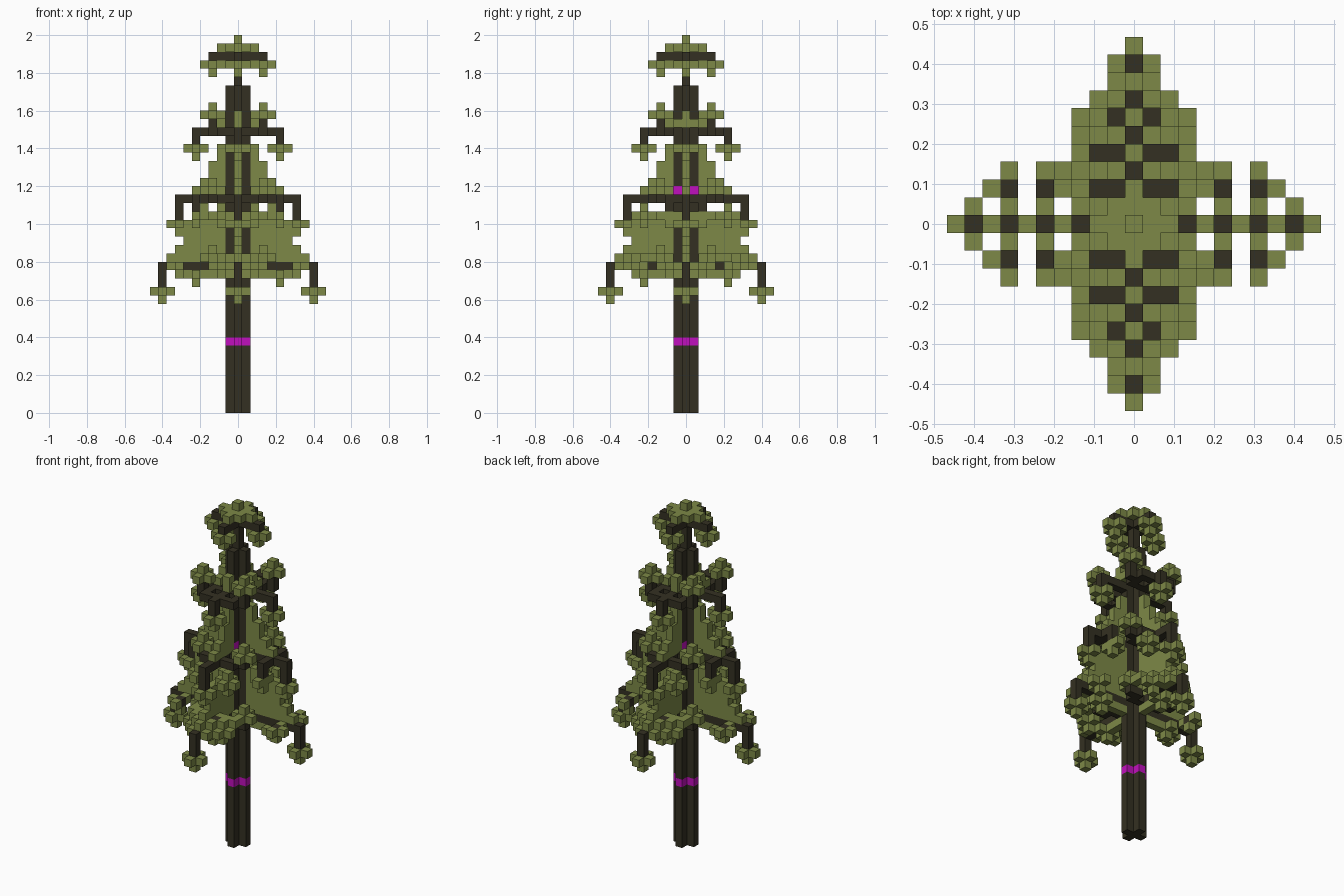
import bpy, bmesh
from mathutils import Vector

V = 2 / 45  # edge length of one block

old = bpy.data.objects.get("Cube")
if old:
    bpy.data.objects.remove(old, do_unlink=True)


def material(name, rgb):
    m = bpy.data.materials.new(name)
    m.use_nodes = True
    m.diffuse_color = (*rgb, 1)
    bsdf = m.node_tree.nodes["Principled BSDF"]
    bsdf.inputs["Base Color"].default_value = (*rgb, 1)
    bsdf.inputs["Roughness"].default_value = 0.9
    return m


GREEN = material("needle green", (0.205, 0.25, 0.063))
BARK = material("dark bark", (0.034, 0.030, 0.016))
MAGENTA = material("magenta", (0.53, 0.005, 0.51))

trunk, bands, branches, leaves = set(), set(), set(), set()


def cluster(out, r, t, k, skip=()):
    """Six-armed block star centred on (r, t, k)."""
    for d in [(0, 0, 0), (1, 0, 0), (-1, 0, 0), (0, 1, 0), (0, -1, 0), (0, 0, 1), (0, 0, -1)]:
        if d not in skip:
            out.add((r + d[0], t + d[1], k + d[2]))


# Trunk: plus-shaped section, thin tip, magenta bands
PLUS = [(0, 0), (1, 0), (-1, 0), (0, 1), (0, -1)]
for k in range(39):
    for x, y in PLUS:
        band = k == 8 or (k == 26 and x == 0 and y != 0)
        (bands if band else trunk).add((x, y, k))
for k in range(39, 43):
    trunk.add((0, 0, k))

# One arm, in (outward, sideways, height) coordinates
arm_wood, arm_leaf = set(), set()
for k, reach, drop in [(17, 9, 2), (25, 7, 2), (33, 5, 1), (42, 3, 0)]:
    for r in range(1, reach + 1):
        arm_wood.add((r, 0, k))                 # bar
    for j in range(1, drop + 1):
        arm_wood.add((reach, 0, k - j))         # drooping end
    cluster(arm_leaf, reach, 0, k - drop - 1)

# Thin triangular fins of needles
FINS = {18: 8, 19: 7, 20: 6, 21: 6, 22: 5, 23: 3, 24: 2,
        26: 5, 27: 4, 28: 3, 29: 3, 30: 2, 31: 2, 32: 1,
        34: 2, 35: 2, 36: 1, 43: 2}
for k, reach in FINS.items():
    for r in range(1, reach + 1):
        arm_leaf.add((r, 0, k))

# Hanging needles below the lowest bar
cluster(arm_leaf, 5, 0, 16)
for r in range(2, 5):
    arm_leaf.add((r, 0, 16))

# Extra sprays on the x arms, with gaps between them
x_wood, x_leaf = set(), set()
for s in (-1, 1):
    x_wood.add((7, s * 2, 17))
    x_leaf |= {(7, s, 17), (7, s * 3, 17), (8, s * 2, 17), (7, s * 2, 16)}
    x_wood |= {(5, s, 25), (5, s * 2, 25), (5, s * 2, 24)}
    cluster(x_leaf, 5, s * 2, 23, skip=[(1, 0, 0)])
    x_leaf |= {(2, s, 34), (4, s * 2, 24)}

# Fuller sprays on the y arms
y_wood, y_leaf = set(), set()
for s in (-1, 1):
    y_wood |= {(6, s, 18), (6, s, 17), (4, s, 33), (4, s * 2, 33), (4, s, 25), (4, s * 2, 25)}
    cluster(y_leaf, 6, s * 2, 17)
    cluster(y_leaf, 5, s * 2, 23)
    y_leaf |= {(7, s, 18), (8, s, 17), (7, s, 17), (5, s * 3, 18), (4, s * 3, 18), (5, s * 2, 18), (5, s, 18)}


def place(cells, target, axis, sign):
    for r, t, k in cells:
        target.add((sign * r, t, k) if axis == "x" else (t, sign * r, k))


for sign in (-1, 1):
    for axis, wood, leaf in (("x", x_wood, x_leaf), ("y", y_wood, y_leaf)):
        place(arm_wood | wood, branches, axis, sign)
        place(arm_leaf | leaf, leaves, axis, sign)

# Upright sprays on the four diagonals of the three lower tiers
for sx in (-1, 1):
    for sy in (-1, 1):
        leaves.add((sx, sy, 43))
        for k in (17, 25, 33):
            branches |= {(sx, sy * 2, k), (sx * 2, sy * 2, k), (sx * 2, sy * 3, k),
                         (sx * 3, sy * 3, k), (sx * 3, sy * 3, k + 1)}
            top = k + 2 if k == 33 else k + 1
            cluster(leaves, sx * 3, sy * 3, top)
leaves |= {(0, 0, 43), (0, 0, 44)}

# Wood takes priority over needles where they meet
branches -= trunk | bands
leaves -= trunk | bands | branches
ALL = trunk | bands | branches | leaves

# Corner rings of the six block faces, by outward direction
SIDES = {}
for a in range(3):
    for s in (-1, 1):
        n = Vector([s if i == a else 0 for i in range(3)])
        u = Vector([1 if i == (a + 1) % 3 else 0 for i in range(3)])
        w = n.cross(u)
        SIDES[tuple(int(c) for c in n)] = [(n + p * u + q * w) / 2
                                           for p, q in ((-1, -1), (1, -1), (1, 1), (-1, 1))]


def build(name, cells, mat):
    """Mesh the exposed faces of a set of blocks."""
    bm = bmesh.new()
    for c in sorted(cells):
        mid = Vector((c[0], c[1], c[2] + 0.5))
        for d, ring in SIDES.items():
            if (c[0] + d[0], c[1] + d[1], c[2] + d[2]) not in ALL:
                bm.faces.new([bm.verts.new((mid + p) * V) for p in ring])
    bmesh.ops.remove_doubles(bm, verts=bm.verts, dist=V / 100)
    me = bpy.data.meshes.new(name)
    bm.to_mesh(me)
    bm.free()
    me.materials.append(mat)
    bpy.context.scene.collection.objects.link(bpy.data.objects.new(name, me))


build("trunk", trunk, BARK)
build("trunk_bands", bands, MAGENTA)
build("branches", branches, BARK)
build("needles", leaves, GREEN)
